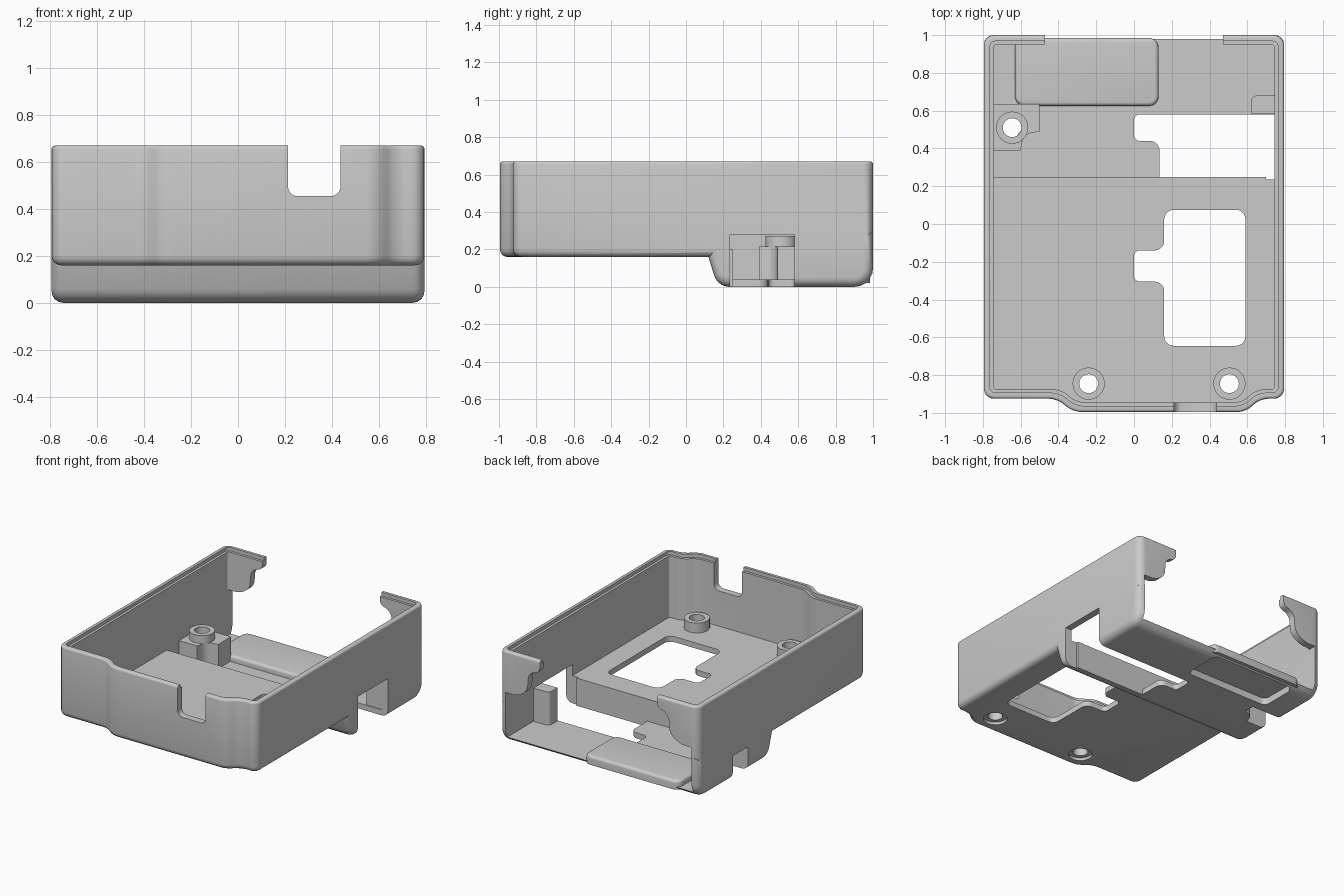
import bpy, bmesh, math
from mathutils import Vector

cube = bpy.data.objects.get("Cube")
if cube:
    bpy.data.objects.remove(cube, do_unlink=True)

gray = bpy.data.materials.new("matte_gray")
gray.use_nodes = True
GRAY = (0.6, 0.6, 0.6, 1)
gray.diffuse_color = GRAY
gray.node_tree.nodes["Principled BSDF"].inputs["Base Color"].default_value = GRAY


def rounded(corners, steps=5):
    """Polygon from (u, v, radius) corners, each turned into an arc."""
    pts = [Vector(c[:2]) for c in corners]
    out = []
    for i, b in enumerate(pts):
        r = corners[i][2] if len(corners[i]) > 2 else 0
        if r == 0:
            out.append(b)
            continue
        a = b + (pts[i - 1] - b).normalized() * r
        c = b + (pts[(i + 1) % len(pts)] - b).normalized() * r
        for k in range(steps + 1):
            t = k / steps
            p, q, s = (1 - t) ** 2, math.sqrt(2) * t * (1 - t), t * t
            out.append((a * p + b * q + c * s) / (p + q + s))
    return out


def box(u0, u1, v0, v1, r=0):
    return rounded([(u0, v0, r), (u1, v0, r), (u1, v1, r), (u0, v1, r)])


def circle(x, y, r, n=32):
    return [(x + r * math.cos(math.tau * i / n), y + r * math.sin(math.tau * i / n))
            for i in range(n)]


def prism(name, pts, lo, hi, axis="z", bevel_lo=0, bevel_hi=0):
    """Extrude a polygon along an axis, rounding the edges of either cap."""
    place = {"z": lambda u, v, w: (u, v, w), "x": lambda u, v, w: (w, u, v),
             "y": lambda u, v, w: (u, w, v)}[axis]
    bm = bmesh.new()
    rings = [[bm.verts.new(place(p[0], p[1], w)) for p in pts] for w in (lo, hi)]
    caps = [bm.faces.new(r) for r in rings]
    for i in range(len(pts)):
        bm.faces.new((rings[0][i - 1], rings[0][i], rings[1][i], rings[1][i - 1]))
    bmesh.ops.recalc_face_normals(bm, faces=bm.faces)
    for cap, size in zip(caps, (bevel_lo, bevel_hi)):
        if size:
            bmesh.ops.bevel(bm, geom=list(cap.edges), offset=size, segments=4,
                            profile=0.5, affect="EDGES")
    mesh = bpy.data.meshes.new(name)
    bm.to_mesh(mesh)
    bm.free()
    mesh.materials.append(gray)
    obj = bpy.data.objects.new(name, mesh)
    bpy.context.collection.objects.link(obj)
    return obj


def combine(target, tool, operation):
    mod = target.modifiers.new("combine", "BOOLEAN")
    mod.operation, mod.solver, mod.object = operation, "MANIFOLD", tool
    bpy.context.view_layer.objects.active = target
    bpy.ops.object.modifier_apply(modifier=mod.name)
    bpy.data.objects.remove(tool, do_unlink=True)


def add(*args, **kw):
    combine(shell, prism("addition", *args, **kw), "UNION")


def cut(*args, **kw):
    combine(shell, prism("cutter", *args, **kw), "DIFFERENCE")


def plan(d, r):
    """Case outline inset by d, with the bulged front wall."""
    w, k = 0.795 - d, 0.4 * d
    return rounded([(-w, d - 0.925, r), (-0.41 + k, d - 0.925, 0.04), (-0.32 + k, d - 0.995, 0.04),
                    (0.59 - k, d - 0.995, 0.04), (0.67 - k, d - 0.925, 0.04), (w, d - 0.925, r),
                    (w, 1 - d, r), (-w, 1 - d, r)])


# Outer body: upper tray and deeper rear foot
shell = prism("case_shell", plan(0, 0.055), 0.16, 0.67, bevel_lo=0.04, bevel_hi=0.015)
foot = rounded([(0.11, 0.19), (0.17, 0, 0.06), (1, 0, 0.1), (1, 0.3), (0.11, 0.3)])
add(foot, -0.795, 0.795, axis="x", bevel_lo=0.05, bevel_hi=0.05)

# Hollow interior, with a small step along the rim
cut(plan(0.05, 0.02), 0.2, 0.8)
cut(plan(0.032, 0.03), 0.645, 0.8)
cut(box(-0.745, 0.745, 0.25, 0.95), 0.04, 0.3)

# Back opening between the two curved tabs
half = [(0.745, 0.04, 0), (0.745, 0.37, 0), (0.64, 0.37, 0.05), (0.57, 0.43, 0.03),
        (0.56, 0.56, 0.04), (0.47, 0.59, 0.03), (0.47, 0.8, 0)]
cut(rounded(half + [(-u, v, r) for u, v, r in reversed(half)]), 0.9, 1.1, axis="y")

# Raised pocket on the rear floor, corner block and wall post
add(box(-0.63, 0.13, 0.625, 0.985, 0.05), 0.02, 0.085, bevel_hi=0.02)
block = [(-0.77, 0.39), (-0.6, 0.39), (-0.585, 0.475, 0.04), (-0.5, 0.49),
         (-0.5, 0.635), (-0.77, 0.635)]
add(rounded(block), 0.02, 0.215)
add(rounded([(0.62, 0.585), (0.77, 0.585), (0.77, 0.68), (0.62, 0.68, 0.03)]), 0.02, 0.28)

# Recesses underneath: pocket and corner screw access
cut(box(-0.59, 0.09, 0.665, 0.945, 0.04), -0.1, 0.05)
cut(rounded([(-0.9, 0.425), (-0.63, 0.425), (-0.61, 0.5, 0.04), (-0.535, 0.52),
             (-0.535, 0.6), (-0.9, 0.6)]), -0.1, 0.17)

# Slots for connectors in the floors and walls
cut(rounded([(0, 0.44, 0.03), (0.135, 0.44, 0.05), (0.135, 0.25), (0.745, 0.25),
             (0.745, 0.58), (0, 0.58, 0.03)]), -0.1, 0.15)
cut(box(0.7, 0.9, 0.235, 0.58), -0.1, 0.28)
cut(rounded([(0.16, -0.645, 0.05), (0.59, -0.645, 0.05), (0.59, 0.075, 0.05), (0.16, 0.075, 0.05),
             (0.16, -0.14, 0.05), (0, -0.14, 0.03), (0, -0.305, 0.03), (0.16, -0.305, 0.05)]), 0.1, 0.25)
cut(box(0.213, 0.437, 0.455, 0.9, 0.04), -1.1, -0.9, axis="y")

# Screw holes with ring standoffs
for x, y, base in ((-0.24, -0.845, 0.195), (0.505, -0.845, 0.195), (-0.645, 0.51, 0.21)):
    cut(circle(x, y, 0.05), 0.1, 0.4)
    if base < 0.2:
        cut(circle(x, y, 0.08), 0.1, 0.18)
    standoff = prism("standoff", circle(x, y, 0.085), base, 0.272)
    combine(standoff, prism("cutter", circle(x, y, 0.05), 0.1, 0.4), "DIFFERENCE")

# Smooth the rounded edges, keep the others sharp
bpy.ops.object.select_all(action="DESELECT")
for obj in bpy.context.scene.objects:
    if obj.type == "MESH":
        obj.select_set(True)
        bpy.context.view_layer.objects.active = obj
bpy.ops.object.shade_smooth_by_angle(angle=math.radians(30))
